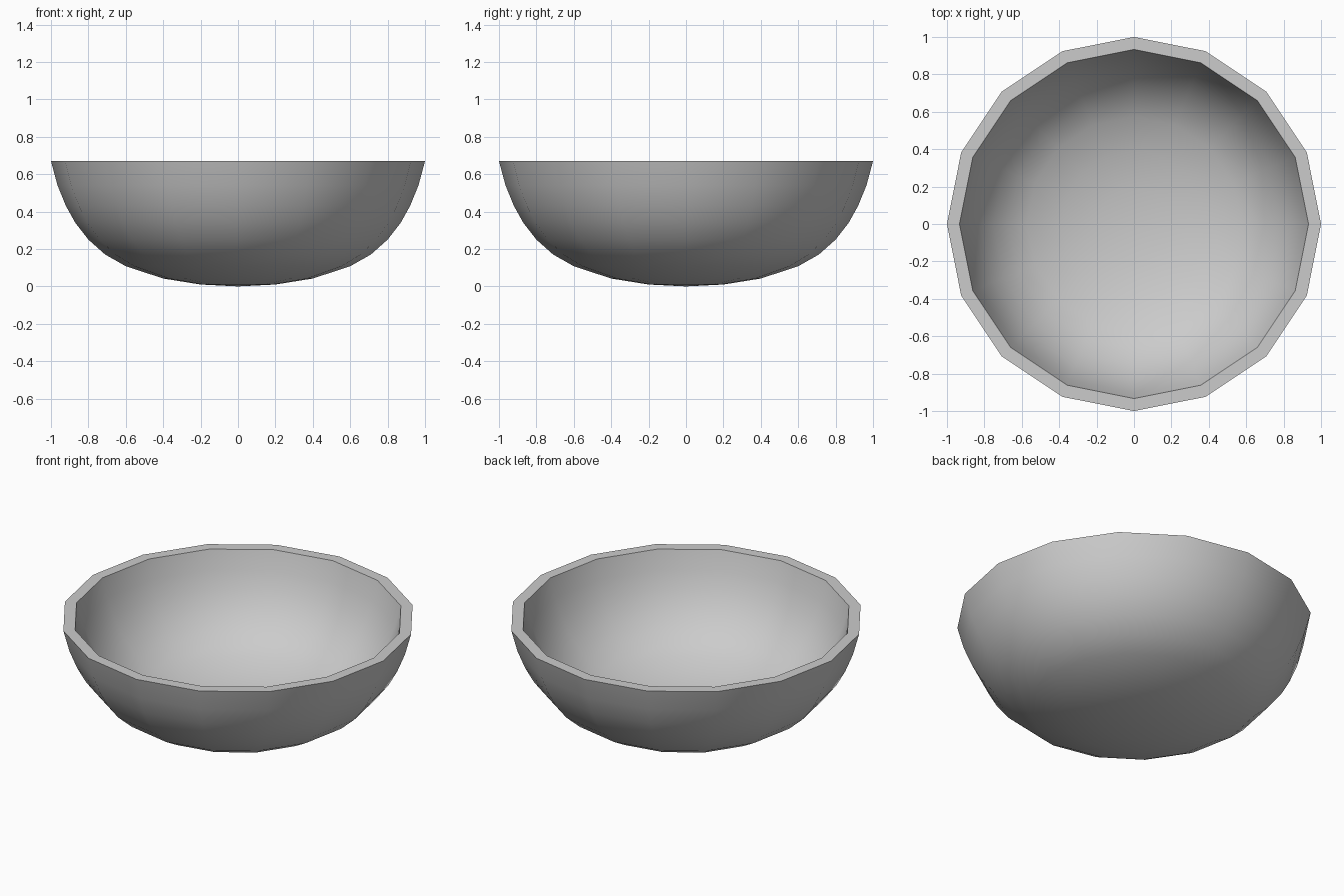
import bpy, bmesh, math

if "Cube" in bpy.data.objects:
    bpy.data.objects.remove(bpy.data.objects["Cube"])

SIDES = 16

# Half profile (radius, height): outer wall from base centre up to the rim, then inner wall back down
outer = [(0.2, 0.01), (0.4, 0.042), (0.6, 0.108), (0.71, 0.17), (0.8, 0.25),
         (0.87, 0.34), (0.92, 0.43), (0.965, 0.54), (1.0, 0.67)]
inner = [(0.933, 0.67), (0.902, 0.555), (0.86, 0.455), (0.815, 0.375), (0.752, 0.295),
         (0.67, 0.222), (0.573, 0.166), (0.388, 0.105), (0.195, 0.075)]

bm = bmesh.new()


def ring(r, z):
    return [bm.verts.new((r * math.cos(math.tau * i / SIDES),
                          r * math.sin(math.tau * i / SIDES), z)) for i in range(SIDES)]


def cap(centre, loop):
    for i in range(SIDES):
        bm.faces.new((centre, loop[i], loop[(i + 1) % SIDES]))


# Bowl shell
rings = [ring(r, z) for r, z in outer + inner]
for a, b in zip(rings, rings[1:]):
    for i in range(SIDES):
        j = (i + 1) % SIDES
        bm.faces.new((a[i], a[j], b[j], b[i]))

# Bottom centre, outside and inside
cap(bm.verts.new((0, 0, 0)), rings[0])
cap(bm.verts.new((0, 0, 0.066)), rings[-1])
bmesh.ops.recalc_face_normals(bm, faces=bm.faces)

mesh = bpy.data.meshes.new("bowl")
bm.to_mesh(mesh)
bm.free()
bowl = bpy.data.objects.new("bowl", mesh)
bpy.context.collection.objects.link(bowl)

# Smooth walls, crisp rim
bpy.context.view_layer.objects.active = bowl
bowl.select_set(True)
bpy.ops.object.shade_smooth_by_angle(angle=math.radians(40))
